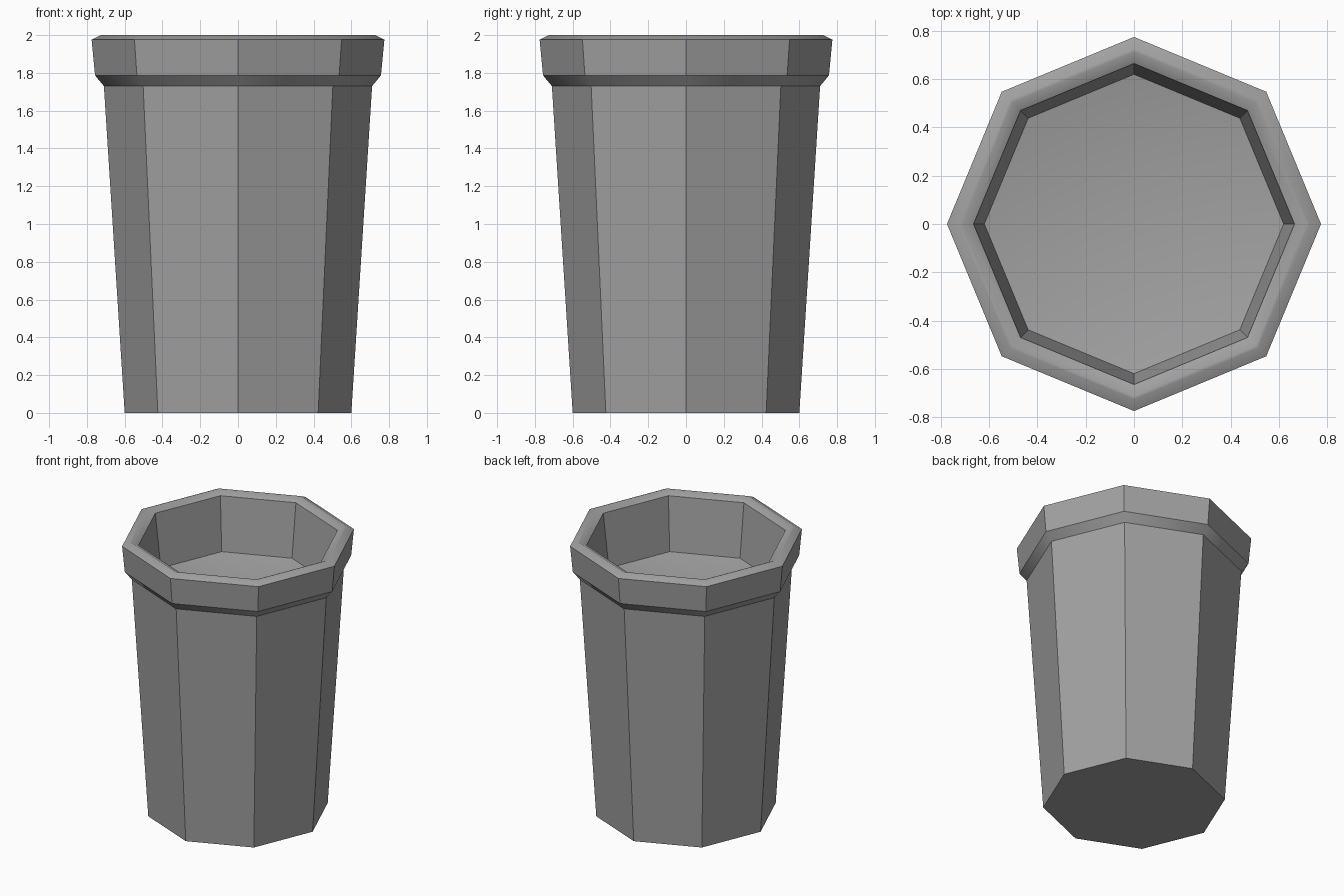
import bpy, bmesh
from math import cos, sin, tau

cube = bpy.data.objects.get("Cube")
if cube:
    bpy.data.objects.remove(cube, do_unlink=True)

grey = bpy.data.materials.new("plain grey")
grey.use_nodes = True
colour = (0.36, 0.36, 0.36, 1)
grey.diffuse_color = colour
grey.node_tree.nodes["Principled BSDF"].inputs["Base Color"].default_value = colour

SIDES = 8

# Profile from the base, up the outside, over the rim and down the inside:
# radius, height, ring is a crisp edge, band above is smooth around
PROFILE = [
    (0.60, 0.0, True, False),      # base edge
    (0.71, 1.73, True, True),      # top of wall
    (0.757, 1.787, True, False),   # under the rim
    (0.775, 1.976, True, True),    # outer rim edge
    (0.727, 2.0, False, True),     # rim crest
    (0.713, 2.0, False, True),
    (0.665, 1.976, True, False),   # mouth edge
    (0.62, 1.59, True, True),      # floor edge
]
FLOOR_CENTRE = 1.47

bm = bmesh.new()
rings = [[bm.verts.new((r * cos(tau * i / SIDES), r * sin(tau * i / SIDES), z))
          for i in range(SIDES)] for r, z, _, _ in PROFILE]

# Walls and rim
for low, high in zip(rings, rings[1:]):
    for i in range(SIDES):
        j = (i + 1) % SIDES
        bm.faces.new((low[i], low[j], high[j], high[i]))

# Flat underside and dished inner floor
bm.faces.new(rings[0][::-1])
centre = bm.verts.new((0, 0, FLOOR_CENTRE))
for i in range(SIDES):
    bm.faces.new((rings[-1][i], rings[-1][(i + 1) % SIDES], centre))

# Crisp rings and wall corners, soft rim and floor
for face in bm.faces:
    face.smooth = True
for k, (_, _, crisp_ring, soft_band) in enumerate(PROFILE):
    for i in range(SIDES):
        bm.edges.get((rings[k][i], rings[k][(i + 1) % SIDES])).smooth = not crisp_ring
        if k + 1 < len(rings):
            bm.edges.get((rings[k][i], rings[k + 1][i])).smooth = soft_band

mesh = bpy.data.meshes.new("cup")
bm.to_mesh(mesh)
bm.free()
mesh.materials.append(grey)
bpy.context.collection.objects.link(bpy.data.objects.new("cup", mesh))
